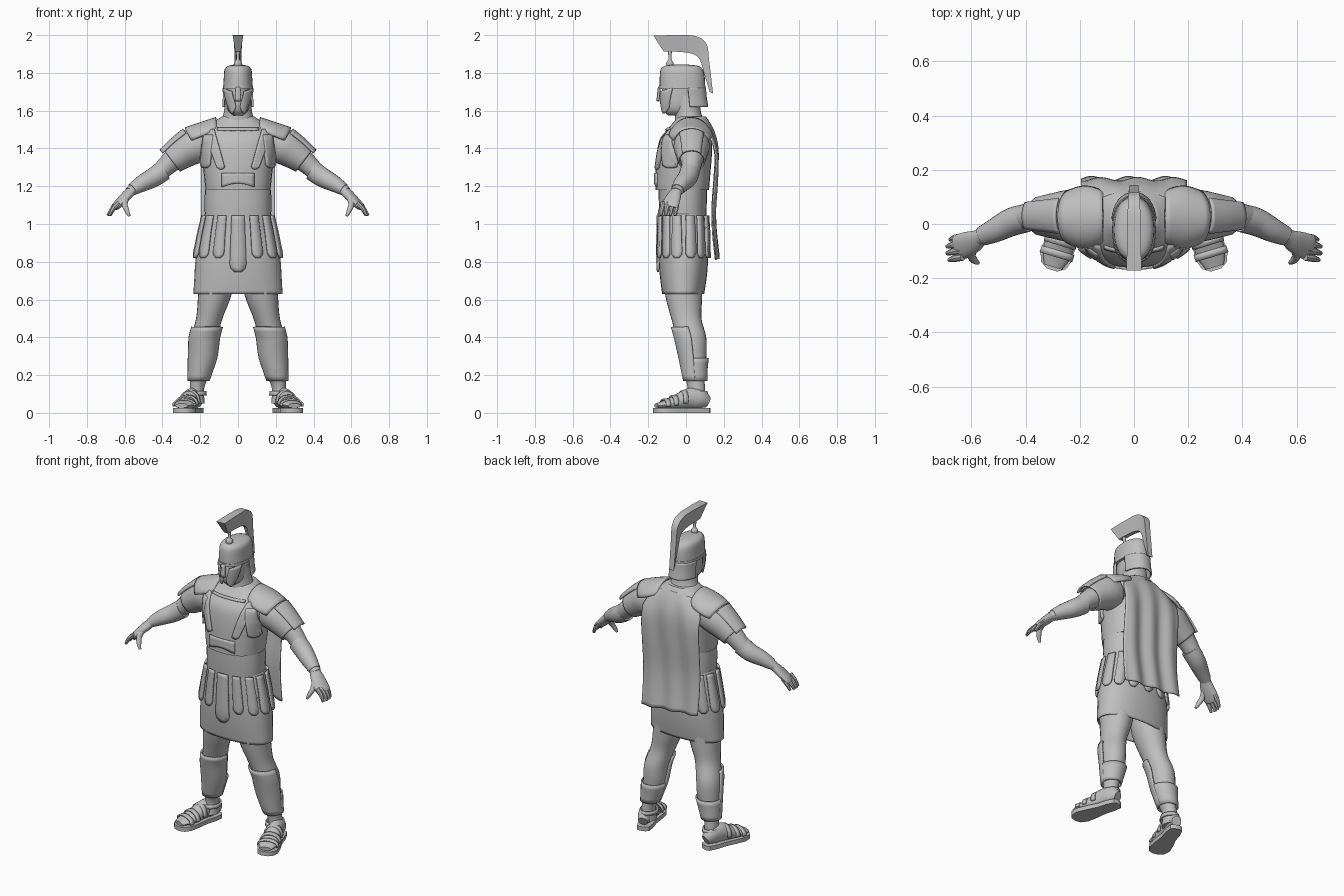
import bpy, bmesh, math
from mathutils import Vector

if "Cube" in bpy.data.objects:
    bpy.data.objects.remove(bpy.data.objects["Cube"])
grey = bpy.data.materials.new("plain_grey")
grey.diffuse_color = (0.52, 0.52, 0.52, 1)
grey.use_nodes = True
grey.node_tree.nodes["Principled BSDF"].inputs["Base Color"].default_value = grey.diffuse_color
Z = Vector((0, 0, 1))

def make(name, verts, faces, mirror=False, thick=0.0):
    me = bpy.data.meshes.new(name)
    me.from_pydata([tuple(v) for v in verts], [], faces)
    bm = bmesh.new()
    bm.from_mesh(me)
    bmesh.ops.recalc_face_normals(bm, faces=bm.faces)
    bm.to_mesh(me)
    bm.free()
    me.materials.append(grey)
    ob = bpy.data.objects.new(name, me)
    bpy.context.collection.objects.link(ob)
    bpy.ops.object.select_all(action='DESELECT')
    ob.select_set(True)
    bpy.context.view_layer.objects.active = ob
    bpy.ops.object.shade_smooth_by_angle(angle=math.radians(40))
    if thick:
        m = ob.modifiers.new("thickness", 'SOLIDIFY')
        m.thickness, m.offset = thick, 0
    if mirror:
        ob.modifiers.new("mirror", 'MIRROR')

def smooth(pts, sub):
    """Catmull-Rom interpolation through rows of numbers."""
    if sub < 2:
        return [list(p) for p in pts]
    out = []
    for i in range(len(pts) - 1):
        rows = [pts[max(i - 1, 0)], pts[i], pts[i + 1], pts[min(i + 2, len(pts) - 1)]]
        for t in [k / sub for k in range(sub)]:
            out.append([0.5 * (2 * b + (c - a) * t + (2 * a - 5 * b + 4 * c - d) * t * t
                               + (3 * b - a - 3 * c + d) * t ** 3) for a, b, c, d in zip(*rows)])
    return out + [list(pts[-1])]

def powr(v, e):
    return math.copysign(abs(v) ** e, v)

def tube(name, pts, mirror=False, arc=None, upright=True, seg=28, sub=4, thick=0.0, power=1.0):
    """Loft rings (x, y, z, side radius, up radius); arc in degrees makes an open shell."""
    rows = smooth(pts, sub)
    cs = [Vector(r[:3]) for r in rows]
    verts, n = [], (seg if arc is None else seg + 1)
    a0, a1 = arc or (0, 360)
    for i, r in enumerate(rows):
        side, up = Vector((1, 0, 0)), Vector((0, 1, 0))
        if not upright:
            t = (cs[min(i + 1, len(cs) - 1)] - cs[max(i - 1, 0)]).normalized()
            side = t.cross(Z).normalized()
            up = side.cross(t)
        for k in range(n):
            a = math.radians(a0 + (a1 - a0) * k / seg)
            verts.append(cs[i] + side * r[3] * powr(math.cos(a), power) + up * r[4] * powr(math.sin(a), power))
    faces = [(i * n + k, i * n + (k + 1) % n, (i + 1) * n + (k + 1) % n, (i + 1) * n + k)
             for i in range(len(rows) - 1) for k in range(seg)]
    if arc is None and not thick:
        faces += [tuple(range(n)), tuple(range((len(rows) - 1) * n, len(rows) * n))]
    make(name, verts, faces, mirror, thick)

def grid(name, fn, nu, nv, mirror=False, thick=0.01):
    w = nu + 1
    make(name, [fn(i / nu, j / nv) for j in range(nv + 1) for i in range(w)],
         [(j * w + i, j * w + i + 1, (j + 1) * w + i + 1, (j + 1) * w + i)
          for j in range(nv) for i in range(nu)], mirror, thick)

def lerp_row(rows, z):
    """Ring of a downward list of rings at height z."""
    for a, b in zip(rows, rows[1:]):
        if a[2] >= z >= b[2]:
            t = (a[2] - z) / (a[2] - b[2])
            return [p + (q - p) * t for p, q in zip(a, b)]
    return rows[-1] if z < rows[-1][2] else rows[0]

# Torso: breastplate, belt, neck
chest = [(0, .03, 1.57, .085, .075), (0, .03, 1.54, .13, .095), (0, .02, 1.5, .185, .12),
         (0, 0, 1.45, .2, .138), (0, -.008, 1.38, .195, .146), (0, -.015, 1.29, .184, .146),
         (0, -.02, 1.18, .172, .142)]
tube("breastplate", chest, power=.85)
tube("belt", [(0, -.017, 1.18, .175, .128), (0, -.017, 1.11, .177, .127),
              (0, -.016, 1.03, .175, .124)], sub=2, power=.88)
tube("neck", [(0, .025, 1.53, .1, .085), (0, .012, 1.58, .077, .07), (0, 0, 1.68, .066, .068)])

def on_chest(x, z, off):
    """Front point of the breastplate surface."""
    r = lerp_row(chest, z)
    c = min(abs(x) / r[3], .99) ** (1 / .85)
    return Vector((x, r[1] - r[4] * math.sqrt(1 - c * c) ** .85 - off, z))

# Raised chest details
grid("chest_strap", lambda u, v: on_chest(.155 - .065 * v + (u - .5) * (.06 - .02 * v),
     1.5 - .2 * v - .012 * math.sin(math.pi * u) * v, .006), 5, 12, True, .014)
grid("chest_side_flap", lambda u, v: on_chest(.155 + .02 * v + (u - .5) * .05,
     1.47 - .16 * v - .015 * math.sin(math.pi * u) * v, .008), 5, 10, True, .014)
grid("belly_plate", lambda u, v: on_chest((u - .5) * .17,
     1.195 + .075 * v + .02 * math.sin(math.pi * u) * (1 - v), .002), 10, 4, False, .012)
grid("collar_band", lambda u, v: on_chest((u - .5) * .22, 1.495 + .012 * v, .003), 10, 2)
# Shoulder caps
grid("shoulder_cap", lambda u, v: Vector((
    .115 + .165 * u - .035 * u * (2 * v - 1) ** 2,
    .025 + (.095 + .02 * math.sin(math.pi * u)) * math.sin((v - .5) * 2.6),
    1.56 - .055 * u - .085 * (1 - math.cos((v - .5) * 2.6)))), 8, 14, True, .014)

# Skirt and hanging strips
skirt = [(0, -.016, 1.06, .17, .12), (0, -.014, .95, .195, .125), (0, -.014, .82, .22, .127),
         (0, -.014, .72, .227, .12), (0, -.015, .63, .232, .107)]
tube("skirt", skirt, thick=.008, power=.9)

def strip(deg, width, bottom, mirror):
    ca, sa = math.cos(math.radians(deg)), math.sin(math.radians(deg))
    def f(u, v):
        z = 1.045 - (1.045 - bottom) * v
        r = lerp_row(skirt, z)
        nrm = Vector((ca / r[3], sa / r[4], 0)).normalized()
        w = width * (.75 + .25 * v) * (1 if v < .85 else math.sqrt(max(.15, 1 - ((v - .85) / .16) ** 2)))
        return (Vector((r[3] * powr(ca, .9), r[1] + r[4] * powr(sa, .9), z)) + nrm * .013
                + Vector((-nrm.y, nrm.x, 0)) * (u - .5) * w)
    grid("skirt_strip", f, 2, 14, mirror, .011)

strip(-90, .092, .745, False)
strip(90, .062, .82, False)
for d in (-65, -38, -12, 14, 40, 66):
    strip(d, .062, .82, True)

# Arms, sleeves, bracers
tube("arm", [(.17, .035, 1.43, .08, .08), (.27, .032, 1.39, .078, .075), (.36, .03, 1.325, .056, .056),
             (.42, .02, 1.27, .047, .047), (.5, -.015, 1.22, .043, .041), (.575, -.052, 1.17, .03, .026)],
     True, upright=False, seg=20)
tube("sleeve", [(.18, .03, 1.43, .085, .09), (.24, .03, 1.41, .092, .092), (.3, .03, 1.372, .08, .08),
                (.35, .03, 1.335, .068, .068)], True, upright=False, thick=.008, seg=20)
tube("sleeve_strip", [(.24, .03, 1.415, .1, .1), (.3, .03, 1.38, .087, .087), (.365, .03, 1.33, .075, .075)],
     True, arc=(50, 130), upright=False, thick=.01, seg=8)
tube("bracer", [(.395, .022, 1.283, .052, .055), (.45, .008, 1.245, .052, .052), (.51, -.022, 1.213, .045, .044),
                (.56, -.045, 1.182, .036, .032)], True, upright=False, seg=20)
# Hands
tube("palm", [(.56, -.045, 1.18, .028, .025), (.595, -.066, 1.145, .042, .025),
              (.64, -.084, 1.1, .048, .02), (.655, -.09, 1.085, .04, .015)], True, upright=False, seg=16)
for i, k in enumerate((0, .012, .012, .004)):
    y = -.048 - .025 * i
    tube("finger", [(.632, y, 1.112, .013, .013), (.66 + k / 2, y - .004, 1.08, .013, .012),
                    (.677 + k, y - .01, 1.045, .008, .008)], True, upright=False, seg=8)
tube("thumb", [(.59, -.08, 1.15, .019, .018), (.6, -.115, 1.105, .016, .016),
               (.588, -.135, 1.07, .013, .013), (.575, -.143, 1.042, .007, .007)], True, upright=False, seg=10)

# Legs and greaves
leg = [(.115, -.02, .92, .095, .1), (.115, -.016, .7, .095, .102), (.128, -.01, .6, .085, .095),
       (.152, .002, .5, .07, .08), (.178, .028, .4, .07, .079), (.186, .04, .3, .066, .068),
       (.203, .045, .2, .05, .053), (.217, .055, .13, .038, .046), (.218, .055, .05, .042, .052)]
tube("leg", leg, True, seg=24)
grow = [(x, y, z, a + .009, b + .009) for x, y, z, a, b in leg]
shin = [lerp_row(grow, z) for z in (.455, .4, .35, .29, .23, .17)]
tube("greave_front", shin, True, arc=(-180, 0), thick=.01, sub=2, seg=18)
tube("greave_ankle", shin[3:], True, thick=.009, sub=2)

# Feet and sandals, laid along a turned-out axis from heel to toe
D, S, heel = Vector((.29, -.957, 0)), Vector((.957, .29, 0)), Vector((.213, .125, 0))
def foot_row(l, w, z, h):
    p = heel + D * l
    return (p.x, p.y, z, w, h)

foot = [foot_row(.01, .028, .055, .03), foot_row(.05, .042, .072, .052), foot_row(.11, .044, .076, .056),
        foot_row(.18, .05, .057, .04), foot_row(.24, .055, .045, .025), foot_row(.295, .035, .038, .012)]
tube("foot", foot, True, upright=False, seg=18)
half = [(0, .018), (.012, .036), (.06, .044), (.12, .044), (.19, .056), (.25, .062), (.29, .048), (.308, .02)]
rim = [heel + D * l + S * w for l, w in half] + [heel + D * l - S * w for l, w in reversed(half)]
n = len(rim)
make("sole", rim + [p + Z * .026 for p in rim], [tuple(range(n)), tuple(range(n, 2 * n))]
     + [(i, (i + 1) % n, n + (i + 1) % n, n + i) for i in range(n)], True)
for l, w, z, h in ((.145, .051, .064, .056), (.2, .057, .051, .042), (.245, .059, .043, .031)):
    tube("sandal_strap", [foot_row(l - .013, w, z, h), foot_row(l + .013, w, z, h * .9)],
         True, arc=(-15, 195), upright=False, thick=.008, sub=1, seg=14)
tube("ankle_strap", [(.217, .055, .115, .046, .055), (.217, .053, .093, .048, .06)], True, thick=.008, sub=1)

# Head and helmet
tube("head", [(0, -.045, 1.575, .025, .05), (0, -.04, 1.6, .052, .08), (0, -.03, 1.65, .064, .1),
              (0, -.02, 1.75, .066, .105)])
tube("helmet_dome", [(0, -.025, 1.845, .012, .02), (0, -.025, 1.838, .05, .085), (0, -.023, 1.82, .07, .11),
                     (0, -.02, 1.78, .075, .119), (0, -.019, 1.715, .079, .121)], sub=3, power=.9)
tube("helmet_brow", [(0, -.02, 1.732, .08, .124), (0, -.02, 1.716, .081, .125)], sub=1, power=.9)
tube("neck_guard", [(0, -.019, 1.72, .078, .12), (0, -.014, 1.67, .077, .119), (0, -.009, 1.62, .08, .122)],
     arc=(12, 168), thick=.01, power=.9)

def cheek(u, v):
    a = math.radians(22 + 46 * u + 14 * v)
    return Vector(((.079 - .022 * v * v) * powr(math.cos(a), .9),
                   -.02 - (.121 - .012 * v * v) * powr(math.sin(a), .9),
                   1.72 - (.1 + .035 * math.sin(math.pi * u)) * v - .018 * u * (1 - v)))

grid("cheek_guard", cheek, 10, 8, True)
grid("nose_guard", lambda u, v: Vector(((u - .5) * (.018 + .014 * v), -.143 - .008 * v + .008 * abs(u - .5),
                                        1.725 - .075 * v)), 4, 4, False, .012)
# Crest with its holder
tube("crest_knob", [(0, -.085, 1.835, .019, .019), (0, -.085, 1.855, .02, .02), (0, -.085, 1.872, .009, .009),
                    (0, -.085, 1.92, .011, .011)], seg=14, sub=3)
outer = smooth([(-.172, 1.997), (-.06, 2.0), (.05, 1.995), (.108, 1.955), (.122, 1.87), (.143, 1.69)], 4)
inner = smooth([(-.118, 1.912), (-.05, 1.912), (.03, 1.902), (.072, 1.872), (.098, 1.79), (.125, 1.7)], 4)
cv, cf, m = [], [], len(outer)
for i, (o, q) in enumerate(zip(outer, inner)):
    w, b = .028 - .012 * i / (m - 1), 4 * i
    cv += [(-w, *o), (w, *o), (w * .5, *q), (-w * .5, *q)]
    if i:
        cf += [(b - 4 + k, b - 4 + (k + 1) % 4, b + (k + 1) % 4, b + k) for k in range(4)]
make("crest", cv, cf + [(0, 1, 2, 3), tuple(range(4 * m - 4, 4 * m))])

# Cape with soft folds
drape = smooth([(.118, 1.545), (.145, 1.49), (.163, 1.4), (.158, 1.25), (.147, 1.08), (.152, .95), (.165, .825)], 4)
def cape(u, v):
    y, z = drape[round(v * (len(drape) - 1))]
    s = 2 * u - 1
    fold = .009 * math.sin(9 * s + 2.5 * v) * min(1, v * 2)
    return Vector((s * (.15 + .045 * min(1, v * 4)), y + fold - .035 * s * s * max(0, 1 - 2.5 * v),
                   z - .03 * s * s * (1 - v) - .015 * s * v))

grid("cape", cape, 28, len(drape) - 1, False, .007)
